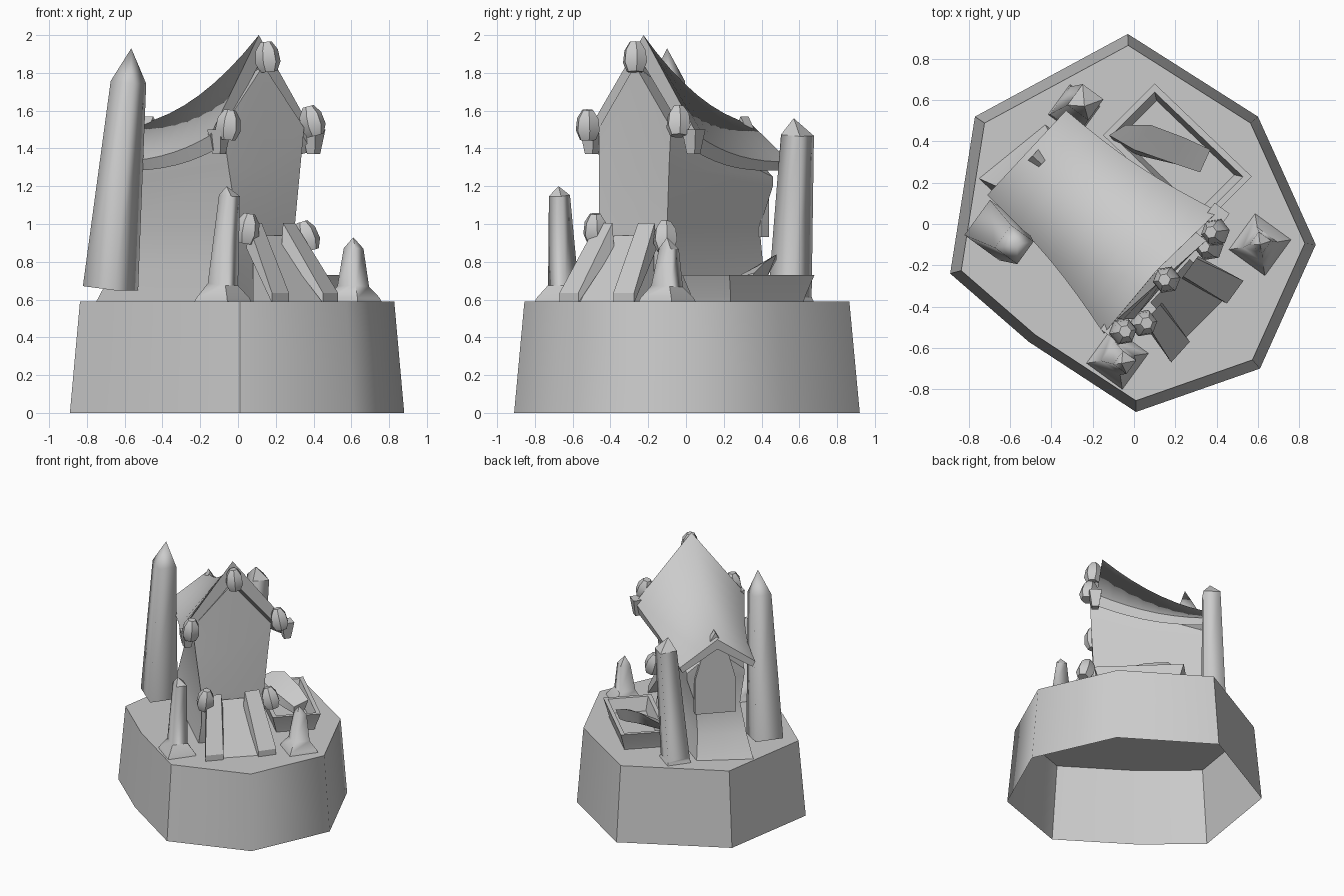
import bpy, bmesh, math
from mathutils import Vector, Matrix

if "Cube" in bpy.data.objects:
    bpy.data.objects.remove(bpy.data.objects["Cube"])

stone = bpy.data.materials.new("pale_grey")
stone.diffuse_color = (0.6, 0.6, 0.6, 1)
stone.use_nodes = True
stone.node_tree.nodes["Principled BSDF"].inputs["Base Color"].default_value = stone.diffuse_color
YAW = math.radians(-36)


def loft(name, rings, cap_start=True, cap_end=True, angle=30, soft=None):
    """Skin a list of point rings; a ring of one point makes a tip."""
    bm = bmesh.new()
    vr = [[bm.verts.new(p) for p in r] for r in rings]
    for a, b in zip(vr, vr[1:]):
        n = len(a)
        for i in range(n):
            j = (i + 1) % n
            if len(b) == 1:
                bm.faces.new((a[i], a[j], b[0]))
            else:
                bm.faces.new((a[i], a[j], b[j], b[i]))
    if cap_start:
        bm.faces.new(vr[0][::-1])
    if cap_end and len(vr[-1]) > 2:
        bm.faces.new(vr[-1])
    bmesh.ops.recalc_face_normals(bm, faces=bm.faces)
    me = bpy.data.meshes.new(name)
    bm.to_mesh(me)
    bm.free()
    me.materials.append(stone)
    ob = bpy.data.objects.new(name, me)
    bpy.context.collection.objects.link(ob)
    bpy.ops.object.select_all(action='DESELECT')
    ob.select_set(True)
    bpy.context.view_layer.objects.active = ob
    bpy.ops.object.shade_smooth_by_angle(angle=math.radians(angle))
    if soft:  # keep chosen folds rounded
        for e in me.edges:
            if soft(me.vertices[e.vertices[0]], me.vertices[e.vertices[1]]):
                e.use_edge_sharp = False
    return ob


def ring(points, z):
    return [(x, y, z) for x, y in points]


def square(c, w, axis=Vector((0, 0, 1)), n=4):
    q = Vector((0, 0, 1)).rotation_difference(axis)
    r = w / math.sqrt(2)
    out = []
    for i in range(n):
        t = YAW + math.pi / 4 + i * 2 * math.pi / n
        out.append(Vector(c) + q @ Vector((r * math.cos(t), r * math.sin(t), 0)))
    return out


# hollow faceted plinth
PLAN = [(-0.03, 0.92), (0.60, 0.52), (0.88, -0.10), (0.61, -0.70),
        (0.01, -0.91), (-0.51, -0.57), (-0.89, -0.24), (-0.77, 0.52)]
loft("plinth", [ring(PLAN, 0), ring([(x * .94, y * .94) for x, y in PLAN], .59)],
     cap_start=False, angle=50)

# house walls: front-left, front-middle, front-right, back-right, back-middle, back-left


def wall(fl, fr, br, bl, zs):
    mid = lambda a, b: ((a[0] + b[0]) / 2, (a[1] + b[1]) / 2)
    pts = [fl, mid(fl, fr), fr, br, mid(br, bl), bl]
    return [(p[0], p[1], z) for p, z in zip(pts, zs)]


rows = [
    wall((-.04, -.44), (.33, -.08), (-.43, .48), (-.75, .22), [.59] * 6),
    wall((0, -.46), (.31, -.10), (-.39, .41), (-.66, .18), [.76] * 6),
    wall((0, -.46), (.30, -.10), (-.36, .39), (-.59, .16), [.98] * 6),
    wall((-.05, -.46), (.33, -.09), (-.33, .46), (-.62, .15), [1.3, 1.3, 1.3, 1.2, 1.2, 1.2]),
    wall((-.08, -.46), (.35, -.08), (-.33, .46), (-.62, .15), [1.51, 1.84, 1.51, 1.25, 1.42, 1.25]),
]
walls = loft("house_walls", rows, cap_end=False)
bm = bmesh.new()
bm.from_mesh(walls.data)
bm.verts.ensure_lookup_table()
o = 6 * (len(rows) - 1)
for quad in ((0, 1, 4, 5), (1, 2, 3, 4)):
    bm.faces.new([bm.verts[o + i] for i in quad])
bmesh.ops.recalc_face_normals(bm, faces=bm.faces)
bm.to_mesh(walls.data)
bm.free()

# sagging roof: closed chevron sections swept from front to back
FRONT, BACK = Vector((.13, -.235, 0)), Vector((-.52, .345, 0))
sections, ridge = [], set()
N = 8
for k in range(N + 1):
    t = k / N
    c = FRONT.lerp(BACK, t)
    side = Vector((.68, .73, 0)).normalized()
    half = .405 - .125 * t - .03 * math.sin(math.pi * t)
    top = 2.0 - .80 * t + .33 * t * t
    eave = 1.47 - .30 * t + .16 * t * t
    th = .12 - .06 * t
    up = lambda z: Vector((0, 0, z))
    lift = Vector((-.02, .01, 0)) * (1 - t)  # ridge leans slightly
    sections.append([c - side * half + up(eave), c + lift + up(top), c + side * half + up(eave),
                     c + side * (half - .02) + up(eave - th * .7), c + lift + up(top - th * 1.3),
                     c - side * (half - .02) + up(eave - th * .7)])
loft("roof", sections,
     soft=lambda a, b: a.index % 6 == 1 and b.index % 6 == 1)

# pointed back doorway leaf
back = Vector((-.72, .69, 0)).normalized()
across = Vector((.69, .72, 0)).normalized()
leaf = [(-.15, .93), (-.15, 1.2), (-.09, 1.42), (0, 1.57), (.09, 1.42), (.15, 1.2), (.15, .93)]
foot = Vector((-.47, .31, 0))
loft("back_doorway", [[foot + across * u + back * d + Vector((0, 0, z)) for u, z in leaf]
                      for d in (-.03, .03)])

# front ramp and its two rails
loft("ramp", [[(.08, -.38, .59), (.08, -.38, .94), (.24, -.56, .59)],
              [(.27, -.17, .59), (.27, -.17, .94), (.46, -.34, .59)]])
for i, (a, b) in enumerate((((.09, -.43, .96), (.225, -.62, .59)),
                            ((.27, -.21, .96), (.49, -.33, .59)))):
    a, b = Vector(a), Vector(b)
    w = Vector((.045, .05, 0)) if i == 0 else Vector((.04, .055, 0))
    h = Vector((0, 0, .045))
    loft("ramp_rail", [[p - w - h * 2, p + w - h * 2, p + w * .8 + h, p - w * .8 + h]
                       if k == 0 else [p - w - h * .2, p + w - h * .2, p + w + h, p - w + h]
                       for k, p in enumerate((a, b))])


# leaning square towers with pyramid tips
def tower(name, lo, hi, tip, w0, w1, flare=0):
    lo, hi = Vector(lo), Vector(hi)
    ax = (hi - lo).normalized()
    rings = [square(lo, w0, ax), square(hi, w1, ax), [tip]]
    if flare:
        rings.insert(0, square((lo.x, lo.y, .59), flare))
        rings.insert(1, square((lo.x, lo.y, .61), flare * .93))
    loft(name, rings,
         soft=lambda a, b: abs(a.co.z - b.co.z) > .12)


tower("tall_tower", (-.675, -.03, .66), (-.58, -.10, 1.75), (-.565, -.10, 1.93), .21, .135)
tower("back_tower", (-.29, .55, .62), (-.235, .59, 1.47), (-.24, .57, 1.56), .165, .125, .18)
tower("front_tower", (-.08, -.65, .68), (-.045, -.67, 1.15), (-.06, -.675, 1.20), .115, .08, .215)
tower("short_tower", (.61, -.10, .67), (.612, -.09, .87), (.61, -.10, .93), .12, .075, .215)

# hanging bulbs around the gable and the doorway
BULB = [(-.085, .045), (-.035, .068), (.03, .06), (.075, .03)]
for x, y, z, tilt in ((.155, -.27, 1.89, .1), (-.05, -.52, 1.53, -.1), (.39, -.04, 1.55, .25),
                      (.05, -.48, .98, -.15), (.36, -.11, .94, .3)):
    rot = Matrix.Rotation(-tilt, 3, 'Y')
    loft("bulb", [[Vector((x, y, z)) + rot @ (p + Vector((0, 0, h)))
                   for p in square((0, 0, 0), r * 1.414, n=6)] for h, r in BULB], angle=50)
# drooping eave ends behind the side bulbs
for p in ((.40, .04, 1.42), (-.10, -.50, 1.42)):
    loft("eave_end", [square((p[0], p[1], p[2] - .05), .05), square((p[0], p[1], p[2] + .08), .09)])

# trough with sloping sides
mid, u, v = Vector((.21, .33, 0)), Vector((.235, -.225, 0)), Vector((.125, .125, 0))


def oblong(k, m, z):
    return [mid + u * (a * k) + v * (b * m) + Vector((0, 0, z))
            for a, b in ((-1, -1), (1, -1), (1, 1), (-1, 1))]


loft("trough", [oblong(.85, .78, .57), oblong(.87, .82, .61), oblong(1, 1, .73),
                oblong(.91, .83, .73), oblong(.8, .7, .63)])

# fallen slab resting in the trough
loft("fallen_slab", [[(-.12, .43, .76), (-.08, .38, .70), (.02, .44, .74), (-.04, .48, .81)],
                     [(.0, .36, .76), (.03, .33, .69), (.13, .43, .72), (.08, .48, .84)],
                     [(.20, .29, .73), (.2, .29, .66), (.26, .38, .68), (.24, .42, .80)],
                     [(.32, .25, .71), (.32, .25, .66), (.35, .34, .66), (.37, .36, .74)]])
